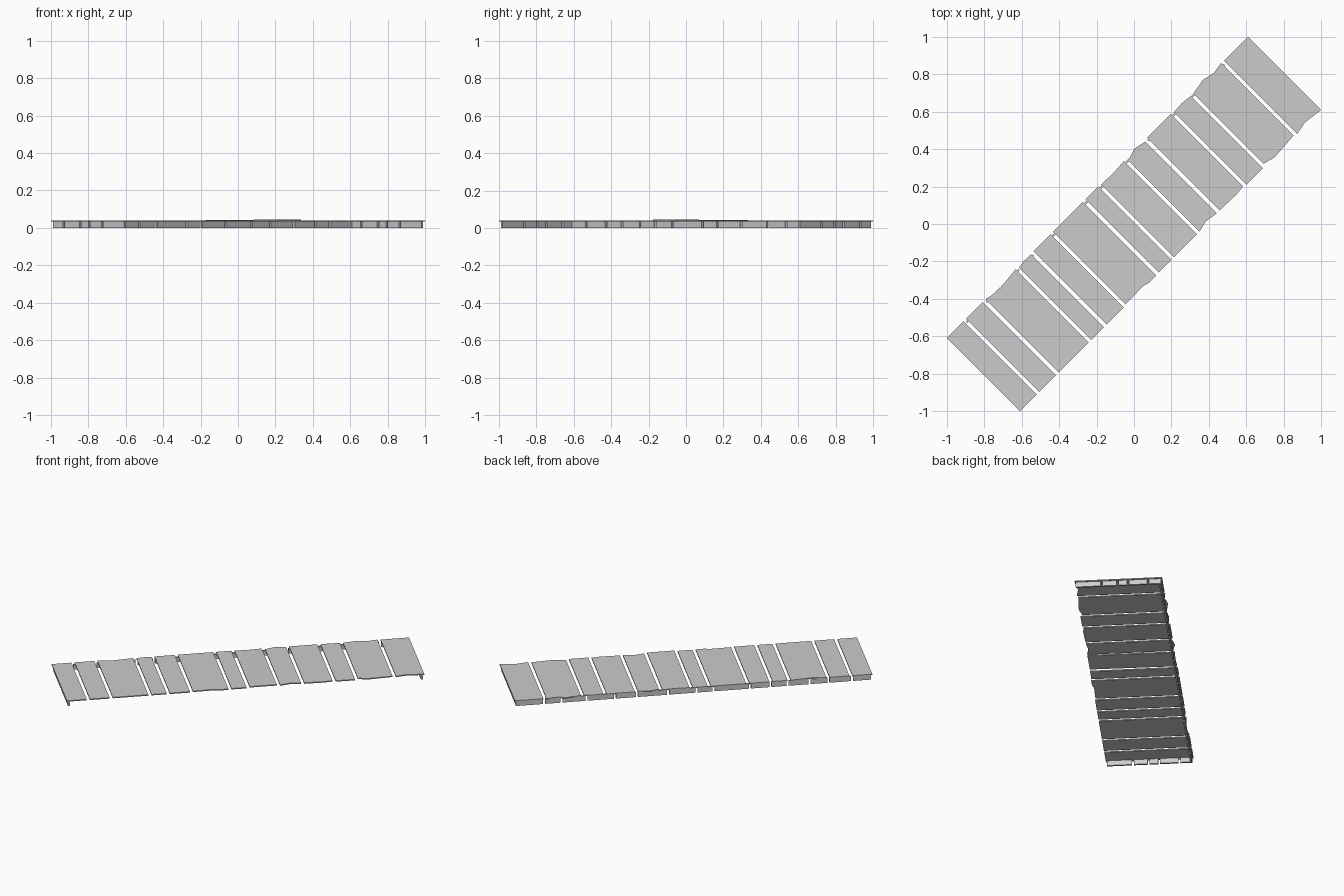
import bpy, bmesh, math

if "Cube" in bpy.data.objects:
    bpy.data.objects.remove(bpy.data.objects["Cube"])

HL, HW = 1.138, 0.276          # half length and half width of the walkway
Z_DECK, Z_TOP = 0.034, 0.041   # underside and top of the deck planks
GAP = 0.020
R = math.sqrt(0.5)

grey = bpy.data.materials.new("weathered grey")
grey.diffuse_color = (0.6, 0.6, 0.6, 1)
grey.use_nodes = True
grey.node_tree.nodes["Principled BSDF"].inputs["Base Color"].default_value = grey.diffuse_color


def place(u, v, z):
    """Length/width coordinates to world: the walkway runs diagonally."""
    return ((u - v) * R, (u + v) * R, z)


def slab(name, outline, z0, z1, lift=lambda v: 0.0):
    """Upright prism from a counter-clockwise outline."""
    bm = bmesh.new()
    low = [bm.verts.new(place(u, v, z0 + lift(v))) for u, v in outline]
    high = [bm.verts.new(place(u, v, z1 + lift(v))) for u, v in outline]
    bm.faces.new(high)
    bm.faces.new(low[::-1])
    n = len(outline)
    for i in range(n):
        j = (i + 1) % n
        bm.faces.new((low[i], low[j], high[j], high[i]))
    bmesh.ops.recalc_face_normals(bm, faces=bm.faces)
    mesh = bpy.data.meshes.new(name)
    bm.to_mesh(mesh)
    bm.free()
    mesh.materials.append(grey)
    ob = bpy.data.objects.new(name, mesh)
    bpy.context.collection.objects.link(ob)


def spans(cuts, start, end, gap):
    """Split a run into pieces separated by gaps."""
    edges = [start] + [e for c in cuts for e in (c - gap / 2, c + gap / 2)] + [end]
    return list(zip(edges[::2], edges[1::2]))


# Deck planks; worn ends given as (fraction along plank width, half width)
deck_cuts = [-1.002, -0.856, -0.609, -0.493, -0.345, -0.100, 0.016,
             0.209, 0.364, 0.564, 0.707, 0.947]
plain = [(0, HW), (1, HW)]
left_worn = {2: [(0, .276), (.35, .262), (1, .276)],
             3: [(0, .269), (.4, .276), (1, .274)],
             7: [(0, .274), (.5, .270), (1, .276)],
             8: [(0, .262), (.5, .283), (1, .269)],
             10: [(0, .272), (.5, .276), (1, .269)],
             11: [(0, .269), (.4, .284), (.7, .269), (1, .279)]}
right_worn = {5: [(0, .272), (.6, .269), (.75, .279), (1, .279)],
              8: [(0, .276), (.45, .262), (1, .272)],
              9: [(0, .272), (.7, .276), (1, .269)],
              11: [(0, .262), (.3, .279), (1, .269)],
              12: [(0, .276), (.4, .262), (1, .276)]}

for i, (a, b) in enumerate(spans(deck_cuts, -HL, HL, GAP)):
    right = [(a + f * (b - a), -v) for f, v in right_worn.get(i, plain)]
    left = [(a + f * (b - a), v) for f, v in left_worn.get(i, plain)]
    # one loose plank rises slightly at its right end
    lift = (lambda v: 0.004 * (HW - v) / (2 * HW)) if i == 7 else (lambda v: 0.0)
    slab(f"deck_plank_{i + 1}", right + left[::-1], Z_DECK, Z_TOP, lift)

# Short skirt boards under both ends
T = 0.012
IN = 0.008
end_cuts = [-HW + f * 2 * HW for f in (0.31, 0.49, 0.61, 0.84)]
for side, name in ((-1, "near_end_skirt"), (1, "far_end_skirt")):
    u0, u1 = sorted((side * (HL - IN), side * (HL - IN - T)))
    for i, (a, b) in enumerate(spans(end_cuts, -HW + IN, HW - IN, 0.012)):
        slab(f"{name}_{i + 1}", [(u0, a), (u1, a), (u1, b), (u0, b)], 0, Z_DECK)

# Skirt boards along the left side only
side_cuts = [-1.01, -0.86, -0.74, -0.60, -0.49, -0.36, -0.13, -0.02,
             0.16, 0.36, 0.50, 0.68, 0.84, 0.95]
v0, v1 = HW - IN - T, HW - IN
for i, (a, b) in enumerate(spans(side_cuts, -HL + IN + T, HL - IN - T, 0.014)):
    slab(f"side_skirt_{i + 1}", [(a, v0), (b, v0), (b, v1), (a, v1)], 0, Z_DECK)
